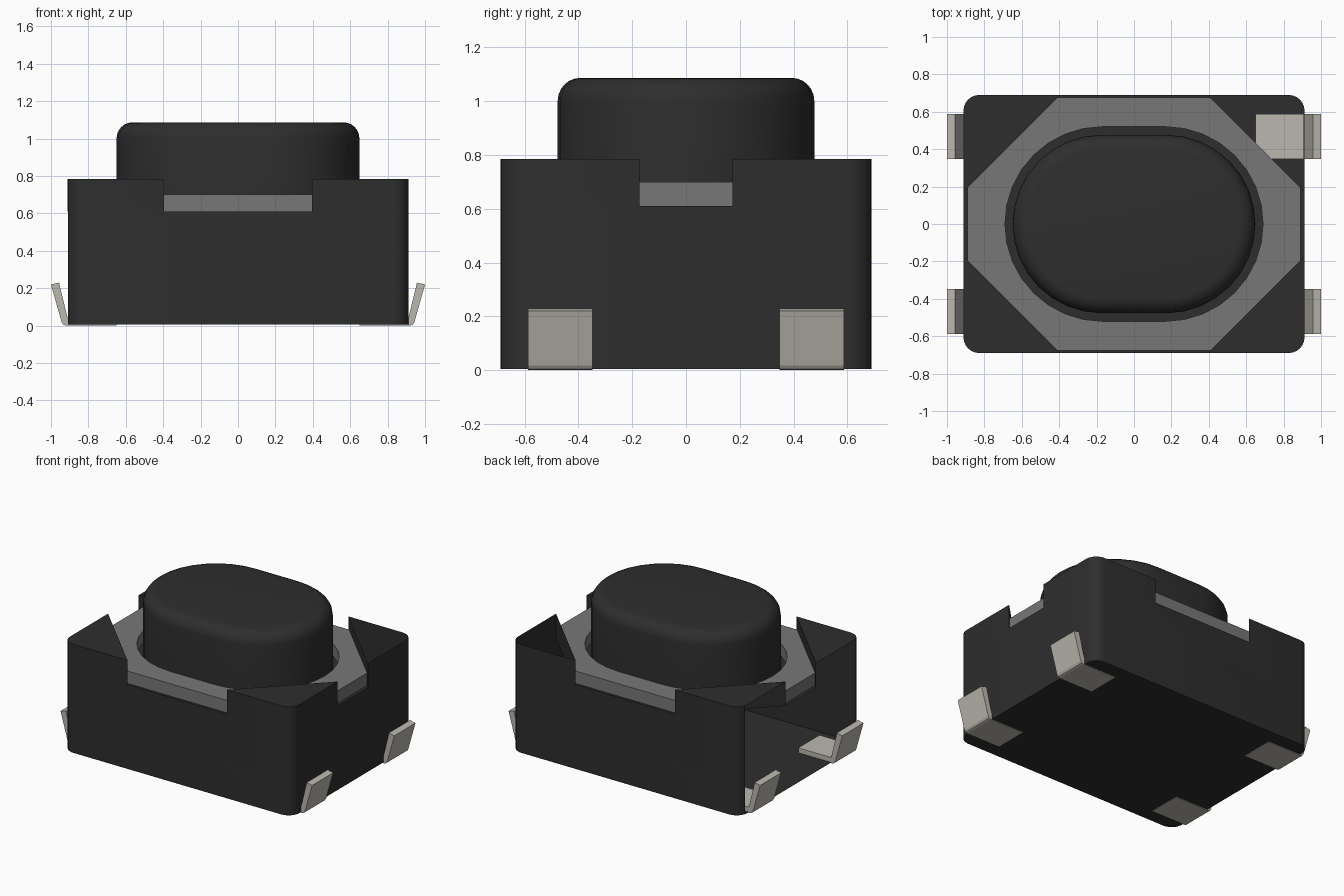
import bpy, bmesh
from math import pi, sin, cos
from mathutils import Vector

if "Cube" in bpy.data.objects:
    bpy.data.objects.remove(bpy.data.objects["Cube"], do_unlink=True)


def material(name, color):
    m = bpy.data.materials.new(name)
    m.use_nodes = True
    m.diffuse_color = (*color, 1)
    bsdf = m.node_tree.nodes["Principled BSDF"]
    bsdf.inputs["Base Color"].default_value = (*color, 1)
    bsdf.inputs["Roughness"].default_value = 0.6
    return m


black = material("black plastic", (0.027, 0.027, 0.027))
grey = material("grey cover", (0.185, 0.185, 0.185))
metal = material("pale metal", (0.50, 0.475, 0.43))


def prism(name, points, low, high, mat, axis="z", top_bevel=0):
    """Extrude a closed profile along z (profile xy) or along y (profile xz)."""
    place = (lambda a, b, h: (a, b, h)) if axis == "z" else (lambda a, b, h: (a, h, b))
    bm = bmesh.new()
    bottom = [bm.verts.new(place(a, b, low)) for a, b in points]
    top = [bm.verts.new(place(a, b, high)) for a, b in points]
    bm.faces.new(bottom)
    cap = bm.faces.new(top)
    for i in range(len(points)):
        j = (i + 1) % len(points)
        bm.faces.new((bottom[i], bottom[j], top[j], top[i]))
    bmesh.ops.recalc_face_normals(bm, faces=bm.faces[:])
    if top_bevel:
        bmesh.ops.bevel(bm, geom=list(cap.edges), offset=top_bevel, segments=6,
                        profile=0.5, affect="EDGES")
    mesh = bpy.data.meshes.new(name)
    bm.to_mesh(mesh)
    bm.free()
    mesh.materials.append(mat)
    obj = bpy.data.objects.new(name, mesh)
    bpy.context.collection.objects.link(obj)
    return obj


def activate(obj):
    bpy.ops.object.select_all(action="DESELECT")
    obj.select_set(True)
    bpy.context.view_layer.objects.active = obj


def smooth(obj):
    activate(obj)
    bpy.ops.object.shade_smooth_by_angle(angle=pi / 6)


def cut(obj, cutter):
    activate(obj)
    mod = obj.modifiers.new("cut", "BOOLEAN")
    mod.operation = "DIFFERENCE"
    mod.solver = "EXACT"
    mod.object = cutter
    bpy.ops.object.modifier_apply(modifier=mod.name)
    bpy.data.objects.remove(cutter, do_unlink=True)


def rounded_box(half_x, half_y, radius, steps):
    """Outline of a rectangle with rounded corners."""
    pts = []
    for k, (sx, sy) in enumerate([(1, 1), (-1, 1), (-1, -1), (1, -1)]):
        for i in range(steps + 1):
            a = (k + i / steps) * pi / 2
            pts.append((sx * (half_x - radius) + radius * cos(a),
                        sy * (half_y - radius) + radius * sin(a)))
    return pts


def stadium(radius, straight, steps=16):
    """Outline of two half circles joined by straight sides along x."""
    pts = []
    for side in (0, 1):
        for i in range(steps + 1):
            a = -pi / 2 + side * pi + i * pi / steps
            pts.append(((1 - 2 * side) * straight + radius * cos(a), radius * sin(a)))
    return pts


# Housing: rounded box with a diamond cut that leaves four raised corners
SEAT, REACH = 0.61, 1.085
housing = prism("housing", rounded_box(0.912, 0.69, 0.085, 6), 0.005, 0.785, black)
diamond = [(REACH, 0), (0, REACH), (-REACH, 0), (0, -REACH)]
cut(housing, prism("recess_cutter", diamond, SEAT, 1.0, black))

# The housing is a thin shell, open at one end wall and on one corner top
bm = bmesh.new()
bm.from_mesh(housing.data)
openings = []
for f in bm.faces:
    c = f.calc_center_median()
    end_wall = f.normal.x < -0.99
    corner_top = f.normal.z > 0.9 and c.z > 0.75 and c.x > 0 and c.y > 0
    if end_wall or corner_top:
        openings.append(f)
bmesh.ops.delete(bm, geom=openings, context="FACES")
bm.to_mesh(housing.data)
bm.free()
smooth(housing)

# Cover plate: octagon with an oval opening
octagon = [(0.41, 0.675), (-0.41, 0.675), (-0.89, 0.195), (-0.89, -0.195),
           (-0.41, -0.675), (0.41, -0.675), (0.89, -0.195), (0.89, 0.195)]
cover = prism("cover_plate", octagon, SEAT + 0.001, 0.70, grey)
cut(cover, prism("opening_cutter", stadium(0.52, 0.17), 0.5, 0.8, grey))
smooth(cover)

# Push button with a rounded top rim
smooth(prism("button", stadium(0.477, 0.172), SEAT - 0.001, 1.087, black, top_bevel=0.085))

# Four bent terminals: flat foot and outward-leaning tab
profile = [(0.65, 0), (0.92, 0), (0.934, 0.005), (0.943, 0.018), (1.0, 0.22),
           (0.957, 0.23), (0.912, 0.045), (0.905, 0.04), (0.65, 0.04)]
for x_name, sx in (("left", 1), ("right", -1)):
    for y_name, y in (("front", -0.467), ("back", 0.467)):
        prism(f"{y_name}_{x_name}_terminal", [(sx * x, z) for x, z in profile],
              y - 0.12, y + 0.12, metal, axis="y")
